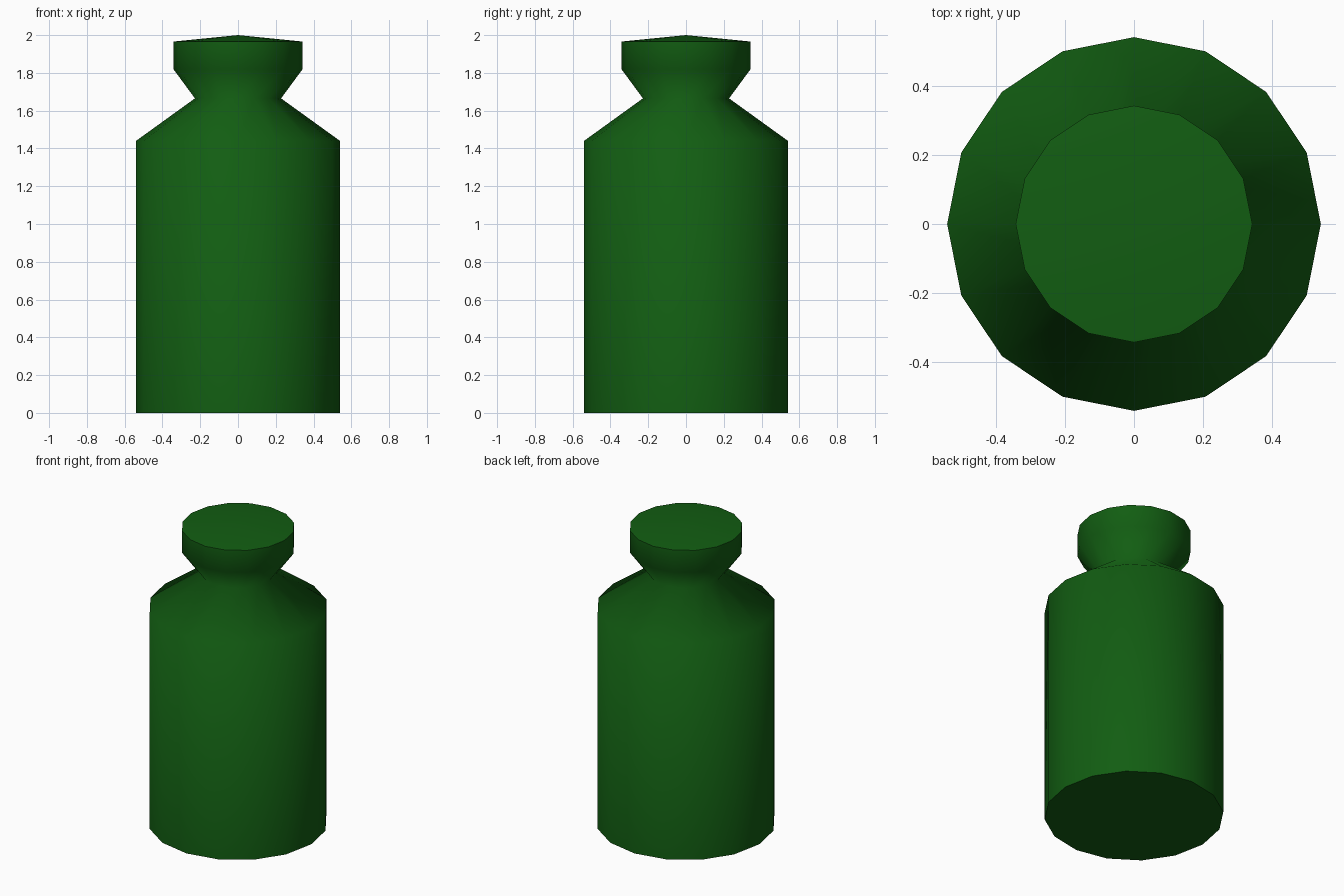
import bpy, bmesh, math

if "Cube" in bpy.data.objects:
    bpy.data.objects.remove(bpy.data.objects["Cube"])

SIDES = 16
# Bottle outline (radius, height), from base rim to stopper rim
PROFILE = [(0.54, 0.0), (0.54, 1.44), (0.228, 1.665), (0.342, 1.82), (0.342, 1.966)]
APEX = 2.0

bm = bmesh.new()

# Sixteen-sided rings along the outline
rings = []
for r, z in PROFILE:
    rings.append([bm.verts.new((r * math.cos(2 * math.pi * i / SIDES),
                                r * math.sin(2 * math.pi * i / SIDES), z))
                  for i in range(SIDES)])

# Body, shoulder, neck and stopper walls
for low, high in zip(rings, rings[1:]):
    for i in range(SIDES):
        j = (i + 1) % SIDES
        bm.faces.new((low[i], low[j], high[j], high[i])).smooth = True

# Flat base
bm.faces.new(list(reversed(rings[0])))

# Shallow cone on top
tip = bm.verts.new((0, 0, APEX))
top = rings[-1]
for i in range(SIDES):
    bm.faces.new((top[i], top[(i + 1) % SIDES], tip)).smooth = True

# Crisp rims at the base and the stopper top
for ring in (rings[0], top):
    for i in range(SIDES):
        bm.edges.get((ring[i], ring[(i + 1) % SIDES])).smooth = False

mesh = bpy.data.meshes.new("bottle")
bm.to_mesh(mesh)
bm.free()
bottle = bpy.data.objects.new("bottle", mesh)
bpy.context.collection.objects.link(bottle)

# Dark green glass
green = bpy.data.materials.new("dark_green")
green.diffuse_color = (0.006, 0.11, 0.006, 1)
green.use_nodes = True
green.node_tree.nodes["Principled BSDF"].inputs["Base Color"].default_value = green.diffuse_color
mesh.materials.append(green)
